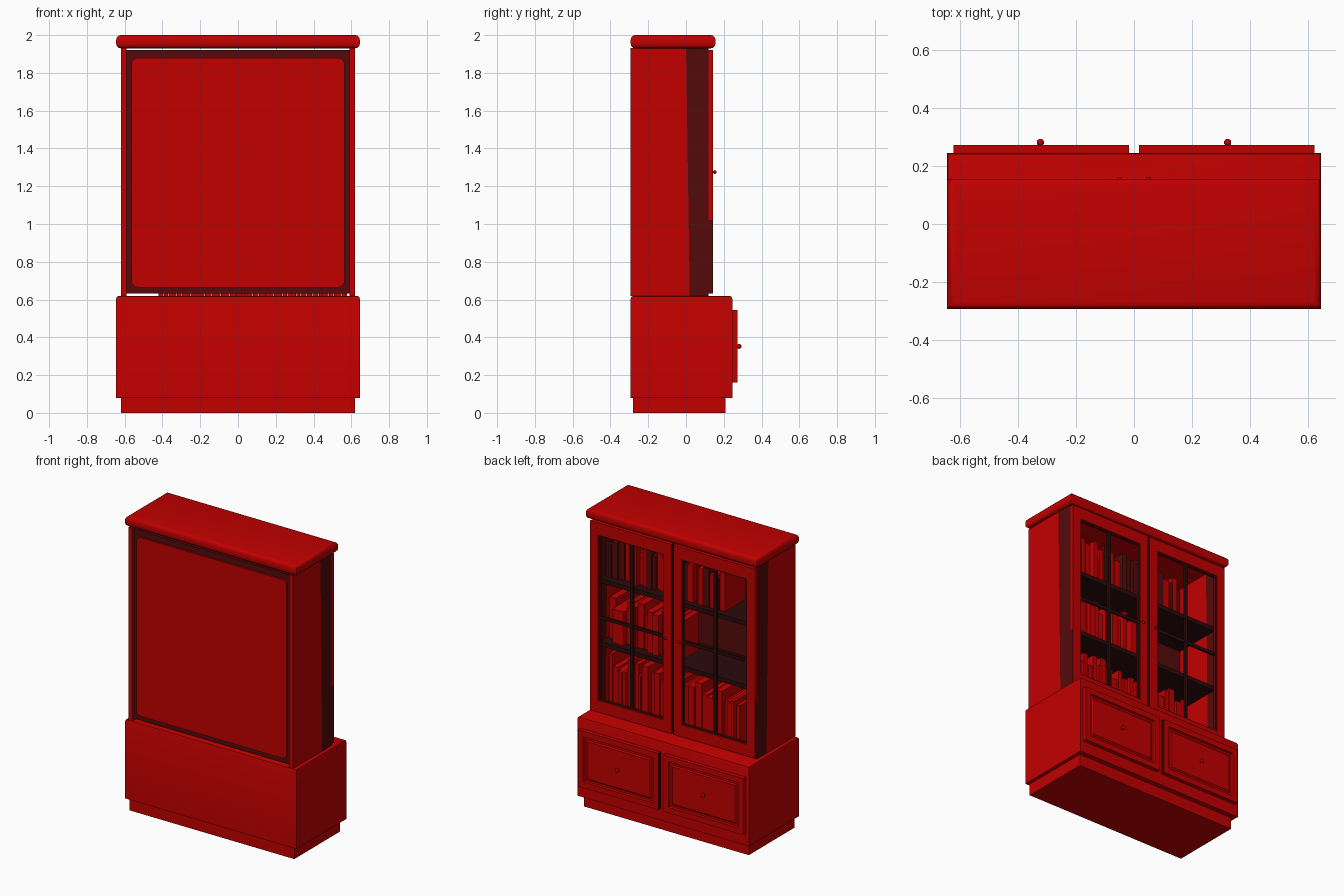
import bpy, bmesh, math, random
from mathutils import Matrix, Vector

random.seed(4)
cube = bpy.data.objects.get("Cube")
if cube:
    bpy.data.objects.remove(cube, do_unlink=True)


def paint(name, color):
    mat = bpy.data.materials.new(name)
    mat.use_nodes = True
    mat.diffuse_color = color
    mat.node_tree.nodes["Principled BSDF"].inputs["Base Color"].default_value = color
    return mat


PAINTS = [paint("red_paint", (0.54, 0, 0, 1)),
          paint("dark_maroon", (0.09, 0.003, 0.003, 1)),
          paint("blackened_red", (0.025, 0.003, 0.003, 1))]
RED, MAROON, BLACK = range(3)


def add_box(bm, x, y, z, color=RED):
    """Add a box spanning three (low, high) ranges."""
    mid = Vector([(a + b) / 2 for a, b in (x, y, z)])
    size = [b - a for a, b in (x, y, z)] + [1]
    made = bmesh.ops.create_cube(bm, size=1, matrix=Matrix.Translation(mid) @ Matrix.Diagonal(size))
    for face in {f for v in made["verts"] for f in v.link_faces}:
        face.material_index = color


def finish(name, bm, smooth=False):
    mesh = bpy.data.meshes.new(name)
    bmesh.ops.recalc_face_normals(bm, faces=bm.faces)
    bm.to_mesh(mesh)
    bm.free()
    for mat in PAINTS:
        mesh.materials.append(mat)
    obj = bpy.data.objects.new(name, mesh)
    bpy.context.collection.objects.link(obj)
    if smooth:
        bpy.context.view_layer.objects.active = obj
        obj.select_set(True)
        bpy.ops.object.shade_smooth_by_angle(angle=math.radians(35))
        obj.select_set(False)


def box(name, x, y, z, color=RED):
    bm = bmesh.new()
    add_box(bm, x, y, z, color)
    finish(name, bm)


def rounded_box(name, x, y, z, edge_rule, width, segments):
    """Box whose edges matching a rule are rounded."""
    bm = bmesh.new()
    add_box(bm, x, y, z)
    edges = [e for e in bm.edges if edge_rule(*(v.co for v in e.verts))]
    bmesh.ops.bevel(bm, geom=edges, offset=width, segments=segments, profile=0.5, affect='EDGES')
    finish(name, bm, smooth=True)


def span(side, a, b):
    """Mirror a range in x to the chosen side."""
    return tuple(sorted((side * a, side * b)))


def add_frame(bm, x, y, z, stile, rail, color=RED):
    """Four bars around an opening."""
    for bar in ((x[0], x[0] + stile), (x[1] - stile, x[1])):
        add_box(bm, bar, y, z, color)
    inner = (x[0] + stile, x[1] - stile)
    for bar in ((z[0], z[0] + rail), (z[1] - rail, z[1])):
        add_box(bm, inner, y, bar, color)


def darken(bm, color, rule):
    """Recolour the faces whose centre matches a rule."""
    for face in bm.faces:
        if rule(face.calc_center_median()):
            face.material_index = color


def cut(bm, point, normal):
    bmesh.ops.bisect_plane(bm, geom=bm.verts[:] + bm.edges[:] + bm.faces[:],
                           plane_co=point, plane_no=normal)


def knob(name, x, y, z, radius):
    """Round grip on a short stem pointing to +y."""
    bm = bmesh.new()
    ball = Matrix.Translation((x, y + radius, z))
    bmesh.ops.create_uvsphere(bm, u_segments=10, v_segments=6, radius=radius, matrix=ball)
    stem = Matrix.Translation((x, y, z)) @ Matrix.Rotation(math.pi / 2, 4, 'X')
    bmesh.ops.create_cone(bm, cap_ends=True, segments=8, radius1=radius * 0.5,
                          radius2=radius * 0.5, depth=radius * 1.5, matrix=stem)
    finish(name, bm)


# Lower cabinet and top moulding
box("plinth", (-0.62, 0.62), (-0.28, 0.21), (0, 0.08))
rounded_box("lower_cabinet", (-0.645, 0.645), (-0.293, 0.245), (0.08, 0.62),
            lambda a, b: min(a.z, b.z) > 0.5, 0.015, 2)
rounded_box("cornice", (-0.645, 0.645), (-0.293, 0.156), (1.93, 2),
            lambda a, b: abs(a.z - b.z) < 0.01, 0.024, 3)

# Dark back panel with a raised red field
box("back_panel", (-0.59, 0.59), (-0.275, -0.255), (0.632, 1.92), MAROON)
rounded_box("back_field", (-0.565, 0.565), (-0.286, -0.274), (0.665, 1.88),
            lambda a, b: abs(a.y - b.y) > 0.005, 0.035, 4)

# Shelves
for i, z in enumerate((1.05, 1.48)):
    box(f"shelf_{i + 1}", (-0.592, 0.592), (-0.255, 0.08), (z, z + 0.03), BLACK)

for side, label in ((1, "left"), (-1, "right")):
    # Side panel with a slanting dark strip along its door edge
    bm = bmesh.new()
    add_box(bm, span(side, 0.59, 0.62), (-0.293, 0.12), (0.62, 1.932))
    cut(bm, (0, 0.01, 1.28), (0, 1, 0.015))
    darken(bm, MAROON, lambda c: c.y > 0.03)
    finish(f"{label}_side_panel", bm)

    # Upper door frame, with dark inner edge and dark lower hinge edge
    bm = bmesh.new()
    add_frame(bm, span(side, 0.008, 0.62), (0.12, 0.144), (0.632, 1.92), 0.06, 0.08)
    cut(bm, (0, 0, 1.02), (0, 0, 1))
    darken(bm, BLACK, lambda c: abs(c.x) < 0.01)
    darken(bm, MAROON, lambda c: abs(c.x) > 0.615 and c.z < 1.02)
    finish(f"{label}_upper_door_frame", bm)

    # Dark inner lip and crossing bars
    bm = bmesh.new()
    add_frame(bm, span(side, 0.067, 0.561), (0.122, 0.138), (0.711, 1.841), 0.01, 0.01, MAROON)
    add_box(bm, span(side, 0.302, 0.326), (0.122, 0.136), (0.715, 1.837), BLACK)
    add_box(bm, span(side, 0.068, 0.56), (0.123, 0.135), (1.264, 1.286), BLACK)
    finish(f"{label}_door_bars", bm)
    knob(f"{label}_upper_knob", side * 0.05, 0.142, 1.275, 0.01)

    # Lower panelled door with a stepped, inset centre
    bm = bmesh.new()
    add_box(bm, span(side, 0.018, 0.622), (0.243, 0.272), (0.16, 0.545))
    bm.normal_update()
    front = [f for f in bm.faces if f.normal.y > 0.9]
    for width, depth in ((0.055, 0), (0.006, -0.012), (0.02, 0), (0.012, 0.007)):
        bmesh.ops.inset_region(bm, faces=front, thickness=width, depth=depth)
    darken(bm, BLACK, lambda c: abs(c.x) < 0.02)
    finish(f"{label}_lower_door", bm)
    knob(f"{label}_lower_knob", side * 0.323, 0.268, 0.352, 0.013)

# Rows of books: start, end, shelf height, tallest book, share of dark books
rows = ((-0.42, 0.585, 0.62, 0.36, 0), (0.02, 0.585, 1.08, 0.31, 0),
        (-0.32, 0.585, 1.51, 0.30, 0.6))
for number, (x, end, z, tall, dark) in enumerate(rows):
    bm = bmesh.new()
    while x < end - 0.02:
        width = min(random.uniform(0.022, 0.05), end - x)
        height = tall * random.uniform(0.72, 1)
        spine = random.uniform(0.0, 0.05)
        color = MAROON if random.random() < dark else RED
        add_box(bm, (x, x + width - 0.002), (spine - 0.22, spine), (z, z + height), color)
        x += width
    finish(f"book_row_{number + 1}", bm)
